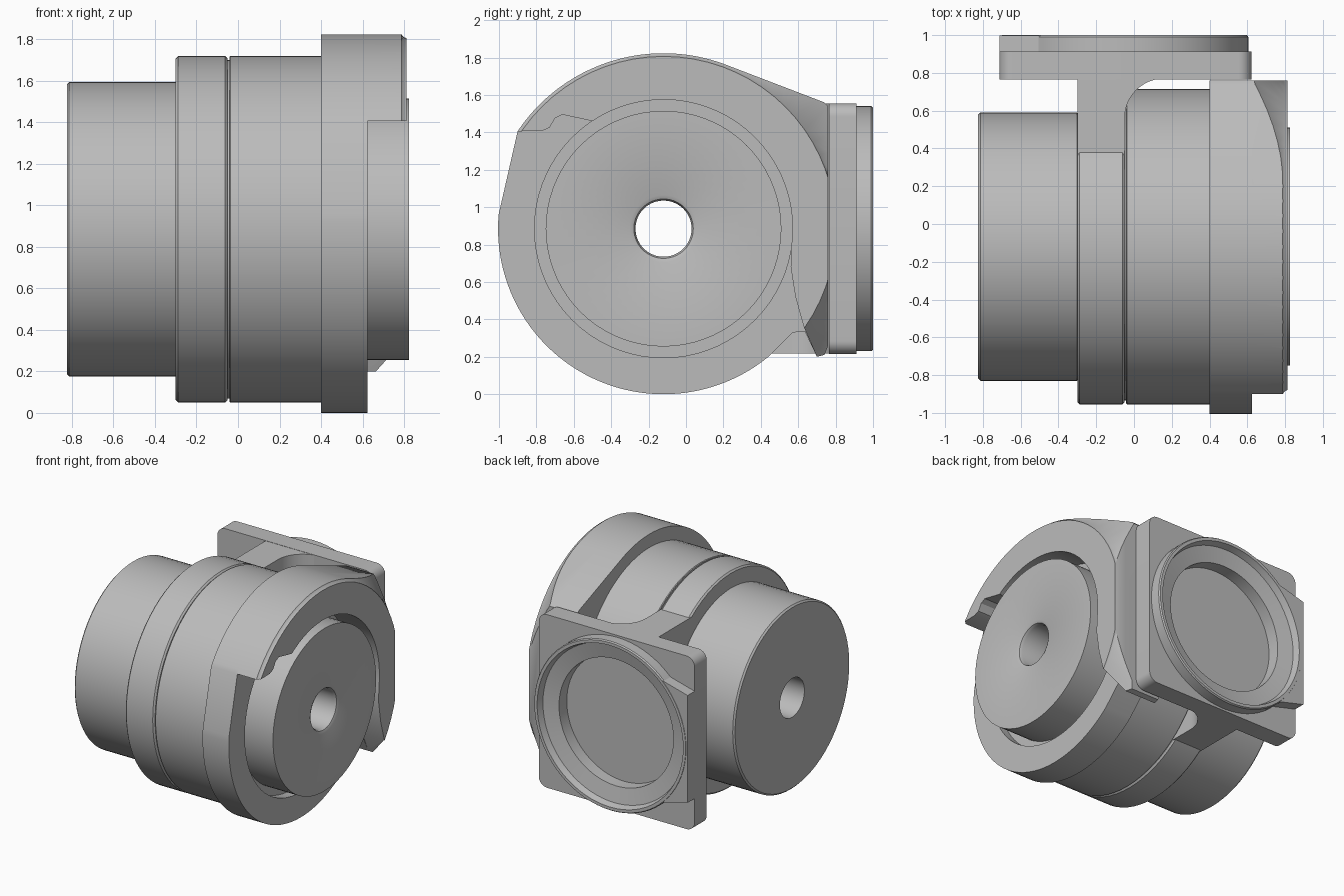
import bpy, bmesh, math
from mathutils import Vector

cube = bpy.data.objects.get("Cube")
if cube:
    bpy.data.objects.remove(cube)

grey = bpy.data.materials.new("machined grey")
grey.use_nodes = True
GREY = (0.5, 0.5, 0.5, 1)
grey.diffuse_color = GREY
grey.node_tree.nodes["Principled BSDF"].inputs["Base Color"].default_value = GREY

CY, CZ = -0.12, 0.885      # main bore axis, along x
PX = -0.05                 # mounting face centre, along y
HOLE = 0.15


def place(axis, u, v, t):
    """Axis x: u=y, v=z. Axis y: u=x, v=z. Axis z: u=x, v=y."""
    return {"x": (t, u, v), "y": (u, t, v), "z": (u, v, t)}[axis]


def finish(name, bm):
    bmesh.ops.recalc_face_normals(bm, faces=bm.faces)
    mesh = bpy.data.meshes.new(name)
    bm.to_mesh(mesh)
    bm.free()
    mesh.materials.append(grey)
    obj = bpy.data.objects.new(name, mesh)
    bpy.context.collection.objects.link(obj)
    return obj


def prism(name, pts, axis, a, b):
    bm = bmesh.new()
    face = bm.faces.new([bm.verts.new(place(axis, u, v, a)) for u, v in pts])
    out = bmesh.ops.extrude_face_region(bm, geom=[face])
    verts = [g for g in out["geom"] if isinstance(g, bmesh.types.BMVert)]
    bmesh.ops.translate(bm, verts=verts, vec=Vector(place(axis, 0, 0, b - a)))
    return finish(name, bm)


def lathe(name, profile, axis="x", centre=(CY, CZ), seg=72):
    """Turn a closed loop of (radius, position) around the axis."""
    bm = bmesh.new()
    rings = []
    for i in range(seg):
        a = math.tau * i / seg
        rings.append([bm.verts.new(place(axis, centre[0] + r * math.cos(a),
                                         centre[1] + r * math.sin(a), t))
                      for r, t in profile])
    n = len(profile)
    for i in range(seg):
        p, q = rings[i], rings[(i + 1) % seg]
        for j in range(n):
            k = (j + 1) % n
            bm.faces.new((p[j], p[k], q[k], q[j]))
    return finish(name, bm)


def tube(name, r, a, b, c=0.012):
    """Bored cylinder with small chamfers."""
    return lathe(name, [(HOLE, a), (r - c, a), (r, a + c), (r, b - c), (r - c, b), (HOLE, b)])


def circle(cu, cv, r, start=0, end=360, n=72):
    full = end - start == 360
    steps = n if full else n + 1
    return [(cu + r * math.cos(math.radians(start + (end - start) * i / n)),
             cv + r * math.sin(math.radians(start + (end - start) * i / n)))
            for i in range(steps)]


def boolean(obj, tool, operation="DIFFERENCE"):
    mod = obj.modifiers.new("cut", "BOOLEAN")
    mod.operation, mod.object, mod.solver = operation, tool, "EXACT"
    bpy.context.view_layer.update()
    mesh = bpy.data.meshes.new_from_object(
        obj.evaluated_get(bpy.context.evaluated_depsgraph_get()))
    obj.modifiers.clear()
    obj.data = mesh
    bpy.data.objects.remove(tool)


parts = []

# Turned bodies on the main axis
parts.append(tube("rear_cylinder", 0.71, -0.825, -0.29))
parts.append(tube("clamp_band", 0.835, -0.30, -0.05))
parts.append(tube("band_groove", 0.815, -0.06, -0.03, 0.001))
parts.append(tube("middle_cylinder", 0.835, -0.042, 0.41, 0.005))
f = 0.03
parts.append(lathe("front_core", [
    (HOLE, 0.39), (0.695, 0.39), (0.695, 0.55), (0.63, 0.55), (0.63, 0.825),
    (HOLE + f, 0.825), (HOLE + f * 0.3, 0.825 - f * 0.3), (HOLE, 0.825 - f)]))

# Housing outline: big upper arc, tangent to the mounting side, short tail
upper = circle(CY, CZ, 0.938, 146.3, 70, 36)
side = [(0.74, 1.56), (0.76, 1.54), (0.76, 0.26), (0.74, 0.21), (0.70, 0.20)]
notch = [(0.635, 0.335), (0.57, 0.33), (0.54, 0.30)]
lower = circle(CY, CZ, 0.885, -51, -185, 48)
housing = prism("front_housing", upper + side + notch + lower, "x", 0.40, 0.625)
boolean(housing, prism("cutter", circle(CY, CZ, 0.69), "x", 0.3, 0.9))
parts.append(housing)

# Raised guard: follows the housing, bevelled by a cone outside its face
inner = [(0.63, 0.36), (0.585, 0.52), (0.56, 0.68), (0.565, 0.88), (CY, CZ), (-0.42, 1.44),
         (-0.50, 1.46), (-0.66, 1.495), (-0.70, 1.475), (-0.73, 1.425), (-0.77, 1.408)]
guard = prism("raised_guard", upper + side + inner, "x", 0.615, 0.812)
boolean(guard, prism("cutter", circle(CY, CZ, 0.69), "x", 0.3, 0.9))
boolean(guard, lathe("cone", [(0.3, 0.55), (1.19, 0.55), (0.925, 0.80), (0.915, 0.83),
                              (0.3, 0.83)]), "INTERSECT")
parts.append(guard)

# Web joining the band to the mounting plate, flared on one side
flare = circle(0.16, 0.56, 0.21, 180, 90, 12)
parts.append(prism("plate_web", [(-0.30, 0.25), (-0.05, 0.25)] + flare + [(-0.30, 0.77)],
                   "z", 0.217, 1.553))

# Mounting plate with rounded corners and a round recess
x0, x1, z0, z1, r = -0.713, 0.622, 0.215, 1.555, 0.07
corners = [(x1 - r, z1 - r, 0), (x0 + r, z1 - r, 90), (x0 + r, z0 + r, 180), (x1 - r, z0 + r, 270)]
outline = [p for u, v, a in corners for p in circle(u, v, r, a, a + 90, 8)]
plate = prism("mounting_plate", outline, "y", 0.765, 0.912)
boolean(plate, prism("cutter", circle(PX, CZ, 0.49), "y", 0.83, 1.1))
parts.append(plate)

# Raised lip ring with a sloped ledge
parts.append(lathe("mounting_ring", [
    (0.49, 0.90), (0.655, 0.90), (0.655, 0.99), (0.648, 1.0), (0.625, 1.0),
    (0.61, 0.95), (0.49, 0.925)], "y", (PX, CZ)))

# Flat pad filling between the ring and the plate edge
pad = prism("ring_pad", [(x0, 0.47), (-0.45, 0.40), (-0.45, 1.37), (x0, 1.30)], "y", 0.90, 0.998)
boolean(pad, prism("cutter", circle(PX, CZ, 0.64), "y", 0.8, 1.1))
parts.append(pad)

# Smooth shading with crisp edges
bpy.ops.object.select_all(action="DESELECT")
for obj in parts:
    obj.select_set(True)
bpy.context.view_layer.objects.active = parts[0]
bpy.ops.object.shade_smooth_by_angle(angle=math.radians(30))
